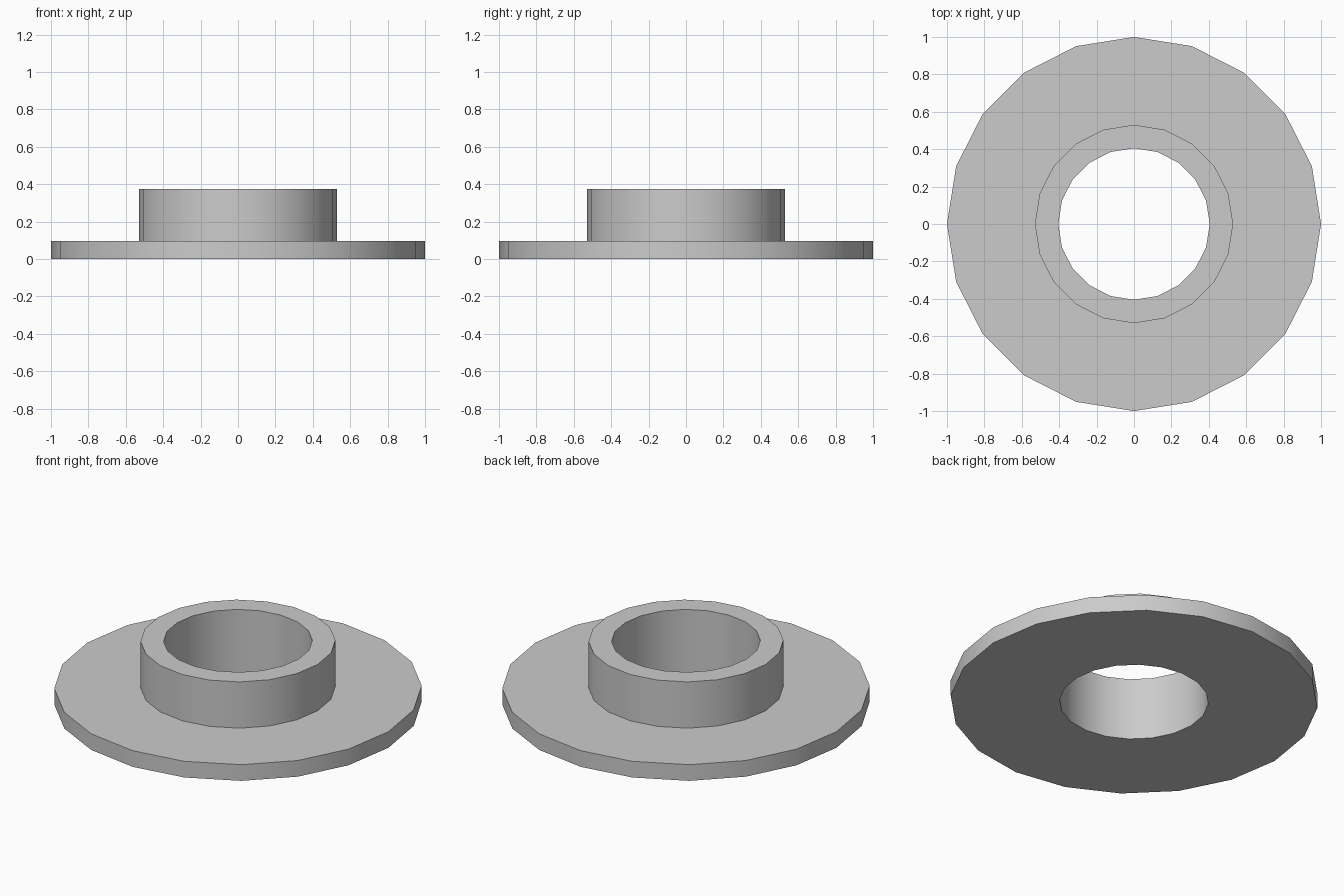
import bpy
import bmesh
from math import cos, sin, tau, radians

cube = bpy.data.objects.get("Cube")
if cube:
    bpy.data.objects.remove(cube, do_unlink=True)

SIDES = 20
BORE, COLLAR, FLANGE = 0.405, 0.53, 1.0
FLANGE_TOP, COLLAR_TOP = 0.097, 0.375

grey = bpy.data.materials.new("plain grey")
grey.use_nodes = True
colour = (0.6, 0.6, 0.6, 1)
grey.diffuse_color = colour
grey.node_tree.nodes["Principled BSDF"].inputs["Base Color"].default_value = colour


def lathe(name, profile):
    """Revolve a closed (radius, height) profile around z."""
    bm = bmesh.new()
    rings = [[bm.verts.new((r * cos(tau * i / SIDES), r * sin(tau * i / SIDES), z))
              for i in range(SIDES)] for r, z in profile]
    for a, b in zip(rings, rings[1:] + rings[:1]):
        for i in range(SIDES):
            j = (i + 1) % SIDES
            bm.faces.new((a[i], a[j], b[j], b[i]))
    bmesh.ops.recalc_face_normals(bm, faces=bm.faces)
    mesh = bpy.data.meshes.new(name)
    bm.to_mesh(mesh)
    bm.free()
    mesh.materials.append(grey)
    obj = bpy.data.objects.new(name, mesh)
    bpy.context.collection.objects.link(obj)
    bpy.ops.object.select_all(action="DESELECT")
    obj.select_set(True)
    bpy.context.view_layer.objects.active = obj
    bpy.ops.object.shade_smooth_by_angle(angle=radians(30))
    return obj


# Wide flange and raised collar as one turned piece with a through bore
lathe("flanged_bushing", [
    (BORE, 0), (FLANGE, 0), (FLANGE, FLANGE_TOP),
    (COLLAR, FLANGE_TOP), (COLLAR, COLLAR_TOP), (BORE, COLLAR_TOP),
])
